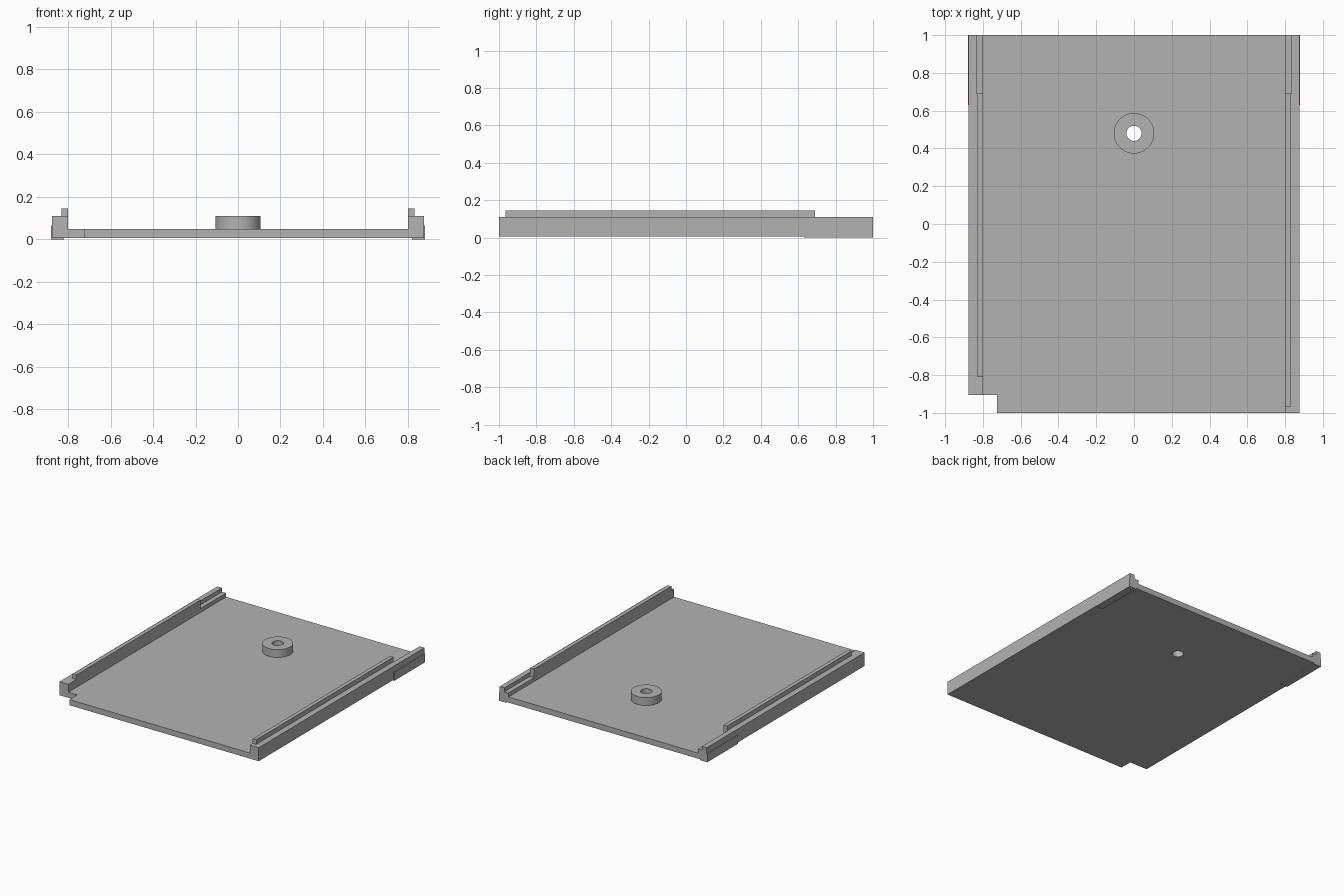
import bpy
import bmesh
from mathutils import Vector

cube = bpy.data.objects.get("Cube")
if cube:
    bpy.data.objects.remove(cube, do_unlink=True)

grey = bpy.data.materials.new("plain grey")
grey.use_nodes = True
grey.diffuse_color = (0.45, 0.45, 0.45, 1)
grey.node_tree.nodes["Principled BSDF"].inputs["Base Color"].default_value = (0.45, 0.45, 0.45, 1)

BASE, FLOOR, RAIL_TOP, LIP_TOP = 0.007, 0.05, 0.11, 0.145
INNER, OUTER = 0.80, 0.875
BOSS = Vector((0, 0.48, 0))


def prism(name, points, offset):
    """Extrude a closed polygon by an offset vector."""
    bm = bmesh.new()
    face = bm.faces.new([bm.verts.new(p) for p in points])
    grown = bmesh.ops.extrude_face_region(bm, geom=[face])["geom"]
    verts = [g for g in grown if isinstance(g, bmesh.types.BMVert)]
    bmesh.ops.translate(bm, vec=offset, verts=verts)
    bmesh.ops.recalc_face_normals(bm, faces=bm.faces[:])
    mesh = bpy.data.meshes.new(name)
    bm.to_mesh(mesh)
    bm.free()
    obj = bpy.data.objects.new(name, mesh)
    bpy.context.collection.objects.link(obj)
    mesh.materials.append(grey)
    return obj


def rail_piece(name, side, profile, y0, y1):
    """Extrude an x-z profile along y on the chosen side."""
    return prism(name, [(side * x, y0, z) for x, z in profile], (0, y1 - y0, 0))


def cylinder(name, radius, z0, z1):
    bpy.ops.mesh.primitive_cylinder_add(
        vertices=64, radius=radius, depth=z1 - z0,
        location=BOSS + Vector((0, 0, (z0 + z1) / 2)))
    obj = bpy.context.object
    obj.name = name
    obj.data.materials.append(grey)
    return obj


# Base plate with a notched front corner
outline = [(-INNER, 1), (-INNER, -0.905), (-0.725, -0.905),
           (-0.725, -1), (INNER, -1), (INNER, 1)]
plate = prism("base_plate", [(x, y, BASE) for x, y in outline], (0, 0, FLOOR - BASE))

# Round boss and the hole through it
boss = cylinder("screw_boss", 0.107, FLOOR, RAIL_TOP)
cutter = cylinder("hole_cutter", 0.04, -0.1, 0.3)
cutter.hide_render = True
cutter.hide_viewport = True
for part in (plate, boss):
    cut = part.modifiers.new("hole", 'BOOLEAN')
    cut.operation = 'DIFFERENCE'
    cut.solver = 'EXACT'
    cut.object = cutter

# Side rails: plain front length, stepped rear length, upper lip, rear skin
plain = [(INNER, BASE), (OUTER, BASE), (OUTER, RAIL_TOP), (INNER, RAIL_TOP)]
stepped = [(INNER, BASE), (OUTER, BASE), (OUTER, RAIL_TOP),
           (0.835, RAIL_TOP), (0.835, 0.08), (INNER, 0.08)]
lip = [(INNER, RAIL_TOP), (0.83, RAIL_TOP), (0.83, LIP_TOP), (INNER, LIP_TOP)]
skin = [(0.82, 0), (0.88, 0), (0.88, 0.065), (OUTER, 0.065), (OUTER, BASE), (0.82, BASE)]
for label, side, front, lip_front in (("left", 1, -1, -0.965), ("right", -1, -0.905, -0.81)):
    rail_piece(label + "_rail", side, plain, front, 0.69)
    rail_piece(label + "_rail_rear", side, stepped, 0.69, 1)
    rail_piece(label + "_lip", side, lip, lip_front, 0.69)
    rail_piece(label + "_rear_skin", side, skin, 0.63, 1)

# Smooth the round boss only
bpy.ops.object.select_all(action='DESELECT')
boss.select_set(True)
bpy.context.view_layer.objects.active = boss
bpy.ops.object.shade_smooth_by_angle()
